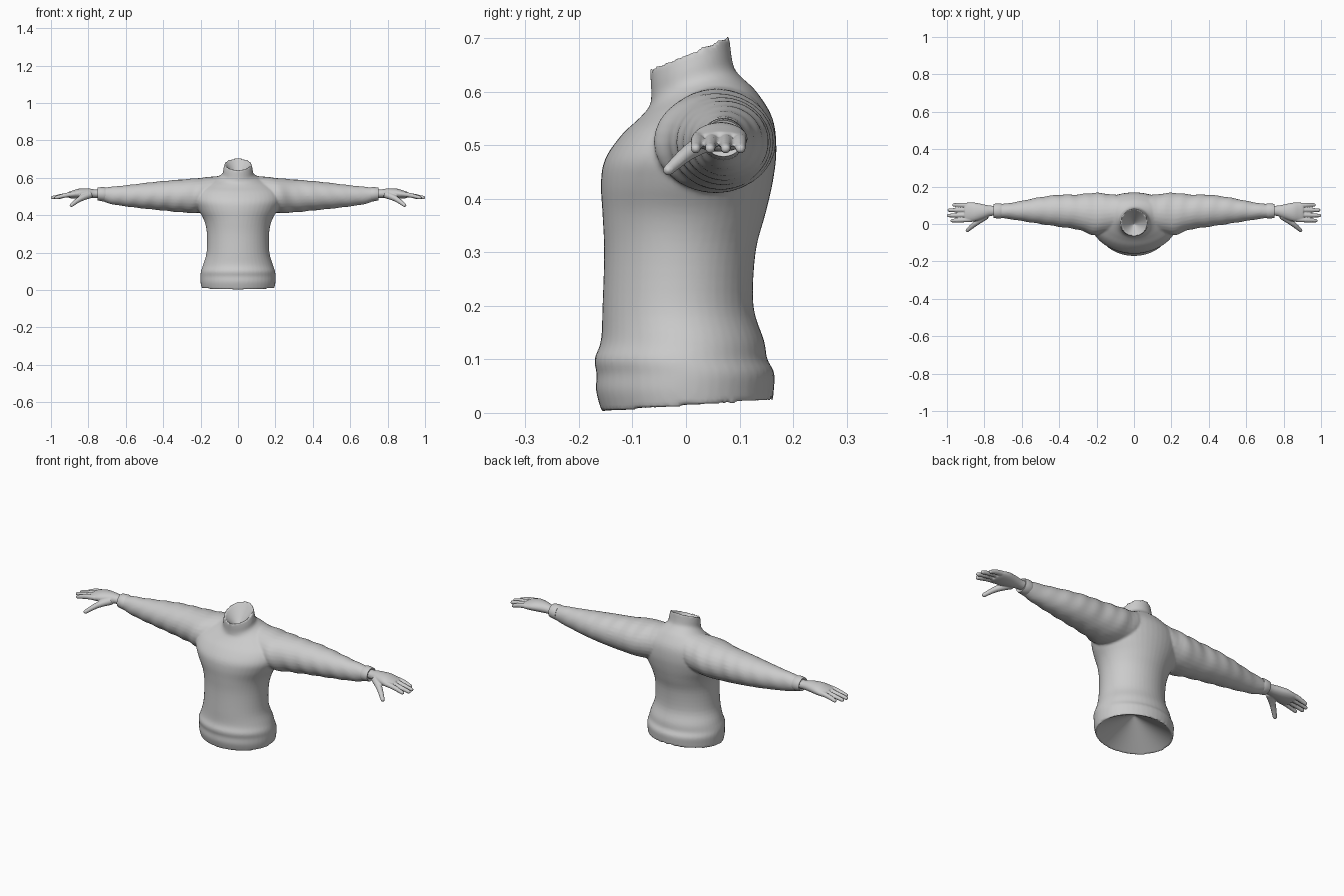
import bpy, bmesh, math
from mathutils import Vector

if "Cube" in bpy.data.objects:
    bpy.data.objects.remove(bpy.data.objects["Cube"])

grey = bpy.data.materials.new("light grey")
grey.diffuse_color = (0.6, 0.6, 0.6, 1)
grey.use_nodes = True
grey.node_tree.nodes["Principled BSDF"].inputs["Base Color"].default_value = grey.diffuse_color


def smooth_rows(rows, steps=4):
    """Catmull-Rom interpolation between rows of numbers."""
    out = []
    for i in range(len(rows) - 1):
        p0, p1, p2 = rows[max(i - 1, 0)], rows[i], rows[i + 1]
        p3 = rows[min(i + 2, len(rows) - 1)]
        for k in range(steps):
            t = k / steps
            out.append([0.5 * (2 * b + (c - a) * t + (2 * a - 5 * b + 4 * c - d) * t * t
                               + (3 * b - a - 3 * c + d) * t ** 3)
                        for a, b, c, d in zip(p0, p1, p2, p3)])
    out.append(list(rows[-1]))
    return out


def loft(bm, rings, start, end):
    """Skin a list of rings and close both ends at a point."""
    loops = [[bm.verts.new(p) for p in r] for r in rings]
    n = len(loops[0])
    first, last = bm.verts.new(start), bm.verts.new(end)
    for i in range(n):
        j = (i + 1) % n
        for a, b in zip(loops, loops[1:]):
            bm.faces.new((a[i], a[j], b[j], b[i]))
        bm.faces.new((first, loops[0][j], loops[0][i]))
        bm.faces.new((last, loops[-1][i], loops[-1][j]))


def side_rings(rows, side, n=28, fold=0.0):
    """Rings across x from rows of x, z low, z high, y front, y back."""
    rings = []
    for x, z0, z1, y0, y1 in rows:
        ring = []
        for i in range(n):
            a = 2 * math.pi * i / n
            k = 1 + fold * math.sin(x * 75 + 2 * math.sin(a)) * math.cos(a - 0.6)
            ring.append((side * x, (y0 + y1) / 2 + k * math.cos(a) * (y1 - y0) / 2,
                         (z0 + z1) / 2 + k * math.sin(a) * (z1 - z0) / 2))
        rings.append(ring)
    return rings


def tube(bm, pts, radii, side, n=12):
    """Tapered round finger along a path, with rounded ends."""
    rows = smooth_rows([list(p) + [r] for p, r in zip(pts, radii)], 3)
    d = (Vector(pts[-1]) - Vector(pts[0])).normalized()
    u = d.cross(Vector((0, 0, 1))).normalized()
    v = d.cross(u)
    tip = rows[-1]
    for s in (0.5, 0.85):
        rows.append([tip[i] + d[i] * tip[3] * s for i in range(3)]
                    + [tip[3] * math.sqrt(1 - s * s)])
    flip = lambda p: (side * p[0], p[1], p[2])
    rings = []
    for x, y, z, r in rows:
        c = Vector((x, y, z))
        rings.append([flip(c + r * (math.cos(2 * math.pi * i / n) * u
                                    + math.sin(2 * math.pi * i / n) * v)) for i in range(n)])
    loft(bm, rings, flip(pts[0]), flip(Vector(tip[:3]) + d * tip[3]))


def finish(bm, name, voxel=0, relax=0):
    bmesh.ops.recalc_face_normals(bm, faces=bm.faces)
    me = bpy.data.meshes.new(name)
    bm.to_mesh(me)
    bm.free()
    me.materials.append(grey)
    ob = bpy.data.objects.new(name, me)
    bpy.context.collection.objects.link(ob)
    if voxel:
        m = ob.modifiers.new("fuse", 'REMESH')
        m.mode, m.voxel_size, m.use_smooth_shade = 'VOXEL', voxel, True
        s = ob.modifiers.new("relax", 'SMOOTH')
        s.factor, s.iterations = 0.5, relax
    for p in me.polygons:
        p.use_smooth = True
    return ob


# Torso: rows of z front, z back, half width, y front, y back
body = [(0.0, 0.022, 0.196, -0.157, 0.162), (0.04, 0.04, 0.2, -0.168, 0.164),
        (0.072, 0.075, 0.201, -0.167, 0.165), (0.1, 0.1, 0.198, -0.171, 0.152),
        (0.135, 0.135, 0.187, -0.159, 0.146), (0.2, 0.2, 0.168, -0.156, 0.126),
        (0.3, 0.3, 0.166, -0.153, 0.13), (0.37, 0.37, 0.18, -0.156, 0.148),
        (0.43, 0.43, 0.212, -0.159, 0.162), (0.475, 0.49, 0.232, -0.151, 0.169),
        (0.52, 0.55, 0.22, -0.12, 0.162), (0.55, 0.6, 0.165, -0.088, 0.132),
        (0.572, 0.627, 0.11, -0.069, 0.104), (0.592, 0.645, 0.084, -0.065, 0.09),
        (0.62, 0.675, 0.078, -0.066, 0.084), (0.646, 0.707, 0.071, -0.067, 0.081)]
bm = bmesh.new()
rings = []
for zf, zb, hx, y0, y1 in smooth_rows(body):
    ring = []
    for i in range(48):
        a = 2 * math.pi * i / 48
        t = (1 + math.sin(a)) / 2
        ring.append((hx * math.cos(a), y0 + (y1 - y0) * t, zf + (zb - zf) * t))
    rings.append(ring)
# Hem and collar both close in hollow funnels
loft(bm, rings, (0, 0, 0.12), (0, 0.0, 0.59))

# Sleeves, fused with the torso
arm = [(0.06, 0.43, 0.615, -0.02, 0.15), (0.2, 0.412, 0.6, -0.06, 0.167),
       (0.3, 0.415, 0.591, -0.03, 0.158), (0.4, 0.425, 0.583, -0.015, 0.156),
       (0.5, 0.435, 0.572, 0.0, 0.144), (0.6, 0.447, 0.56, 0.016, 0.124),
       (0.68, 0.46, 0.552, 0.028, 0.11), (0.725, 0.475, 0.546, 0.033, 0.106)]
for s in (-1, 1):
    loft(bm, side_rings(smooth_rows(arm, 8), s, fold=0.022),
         (s * 0.05, 0.06, 0.52), (s * 0.728, 0.07, 0.51))
finish(bm, "sweater", 0.006, 3)

# Cuffs: flared bands with a hollow end
cuff = [(0.708, 0.476, 0.547, 0.032, 0.108), (0.718, 0.473, 0.551, 0.029, 0.111),
        (0.74, 0.477, 0.549, 0.031, 0.109), (0.75, 0.479, 0.547, 0.033, 0.107)]
# Palm rows
palm = [(0.72, 0.492, 0.536, 0.045, 0.098), (0.765, 0.492, 0.538, 0.043, 0.098),
        (0.8, 0.49, 0.543, 0.03, 0.104), (0.85, 0.488, 0.542, 0.014, 0.114),
        (0.885, 0.489, 0.532, 0.012, 0.115), (0.905, 0.493, 0.525, 0.017, 0.112)]
# Fingers: y at knuckle, y at tip, tip x
fingers = [(0.024, 0.018, 0.972), (0.05, 0.045, 0.992), (0.076, 0.074, 0.988), (0.1, 0.102, 0.962)]
for s, label in ((-1, "right"), (1, "left")):
    bm = bmesh.new()
    loft(bm, side_rings(cuff, s), (s * 0.705, 0.07, 0.51), (s * 0.735, 0.07, 0.513))
    ob = finish(bm, label + "_cuff")
    bpy.context.view_layer.objects.active = ob
    ob.select_set(True)
    bpy.ops.object.shade_smooth_by_angle(angle=math.radians(40))
    ob.select_set(False)

    bm = bmesh.new()
    loft(bm, side_rings(smooth_rows(palm), s), (s * 0.715, 0.07, 0.514), (s * 0.91, 0.065, 0.509))
    for y0, y1, tip in fingers:
        tube(bm, [(0.87, y0, 0.513), (0.92, (y0 + y1) / 2, 0.507), (tip, y1, 0.494)],
             [0.014, 0.0125, 0.0095], s)
    # Thumb
    tube(bm, [(0.79, 0.045, 0.51), (0.845, 0.005, 0.487), (0.89, -0.033, 0.454)],
         [0.02, 0.015, 0.0105], s)
    finish(bm, label + "_hand", 0.0035, 2)
